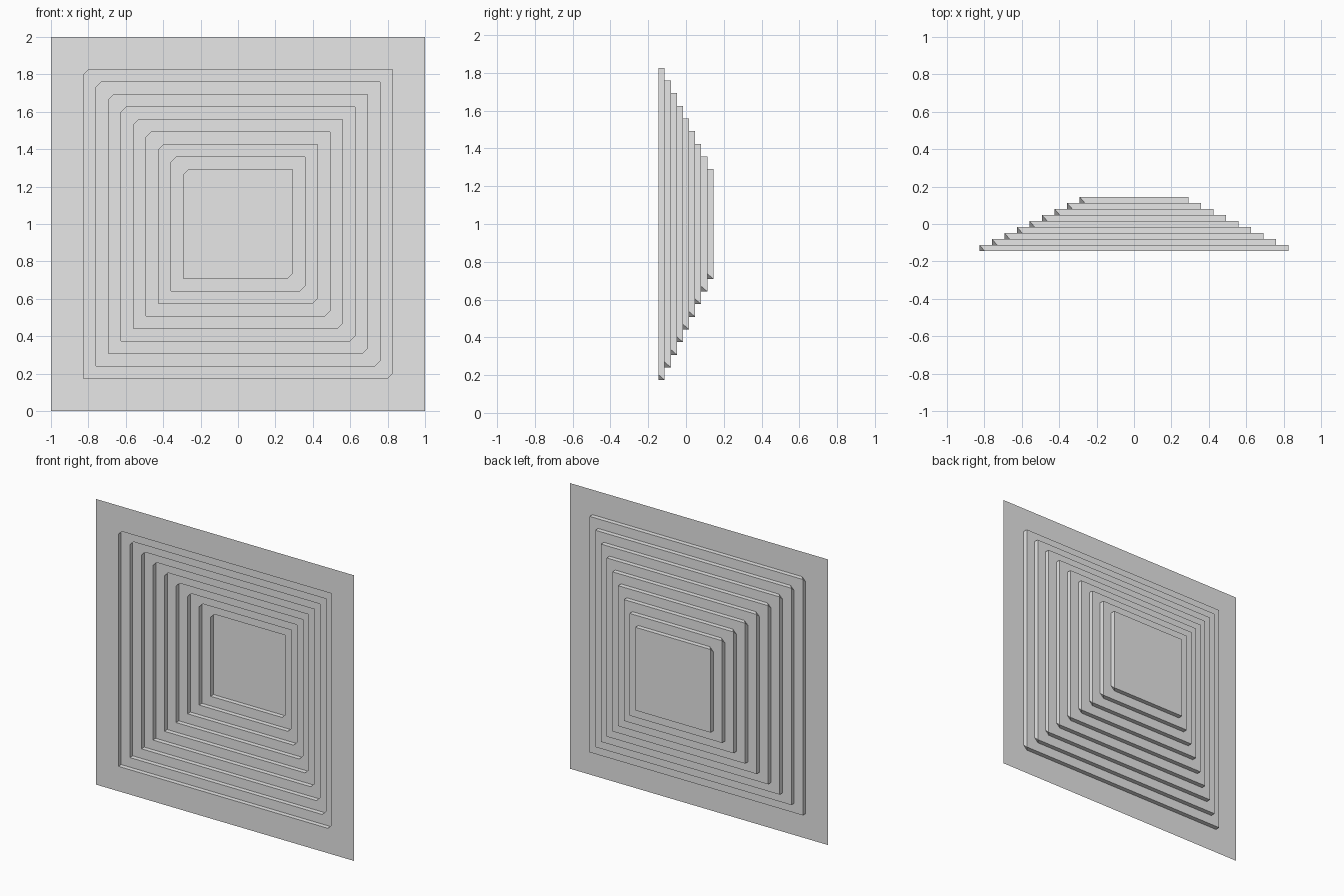
import bpy
import bmesh
from mathutils import Vector

cube = bpy.data.objects.get("Cube")
if cube:
    bpy.data.objects.remove(cube, do_unlink=True)

STEPS = 9
DEPTH = 0.29          # front rim to deepest panel
FIRST, LAST = 0.826, 0.291   # half widths of the outermost and innermost recess
CUT = 0.028           # size of the clipped rim corners
CORNERS = [(-1, -1), (1, -1), (1, 1), (-1, 1)]

grey = bpy.data.materials.new("plain grey")
grey.use_nodes = True
grey.diffuse_color = (0.8, 0.8, 0.8, 1)
grey.node_tree.nodes["Principled BSDF"].inputs["Base Color"].default_value = (0.8, 0.8, 0.8, 1)

bm = bmesh.new()


def square(half, y):
    """Square ring, counter-clockwise from the front."""
    return [bm.verts.new((sx * half, y, 1 + sz * half)) for sx, sz in CORNERS]


def clipped_rim(half, y):
    """Pairs of arriving and leaving points per corner; two opposite corners are clipped."""
    pairs = []
    for i, (sx, sz) in enumerate(CORNERS):
        corner = Vector((sx * half, y, 1 + sz * half))
        if sx == sz:
            v = bm.verts.new(corner)
            pairs.append((v, v))
        else:
            px, pz = CORNERS[i - 1]
            nx, nz = CORNERS[(i + 1) % 4]
            back = Vector((px - sx, 0, pz - sz)) * CUT / 2
            ahead = Vector((nx - sx, 0, nz - sz)) * CUT / 2
            pairs.append((bm.verts.new(corner + back), bm.verts.new(corner + ahead)))
    return pairs


def band(ring, rim, inward):
    """Join a square ring to a clipped rim with four sides and corner triangles."""
    for i in range(4):
        j = (i + 1) % 4
        faces = [[ring[i], ring[j], rim[j][0], rim[i][1]]]
        if rim[i][0] != rim[i][1]:
            faces.append([ring[i], rim[i][1], rim[i][0]])
        for f in faces:
            bm.faces.new(f if inward else f[::-1])


# Flat border, then each ledge with its wall stepping back
ring = square(1.0, -DEPTH / 2)
for k in range(STEPS):
    half = FIRST + (LAST - FIRST) * k / (STEPS - 1)
    y = -DEPTH / 2 + DEPTH * k / STEPS
    rim = clipped_rim(half, y)
    band(ring, rim, True)
    ring = square(half, y + DEPTH / STEPS)
    band(ring, rim, False)
bm.faces.new(ring)    # deepest panel

mesh = bpy.data.meshes.new("stepped_panel")
bm.to_mesh(mesh)
bm.free()
mesh.materials.append(grey)
panel = bpy.data.objects.new("stepped_panel", mesh)
bpy.context.scene.collection.objects.link(panel)
